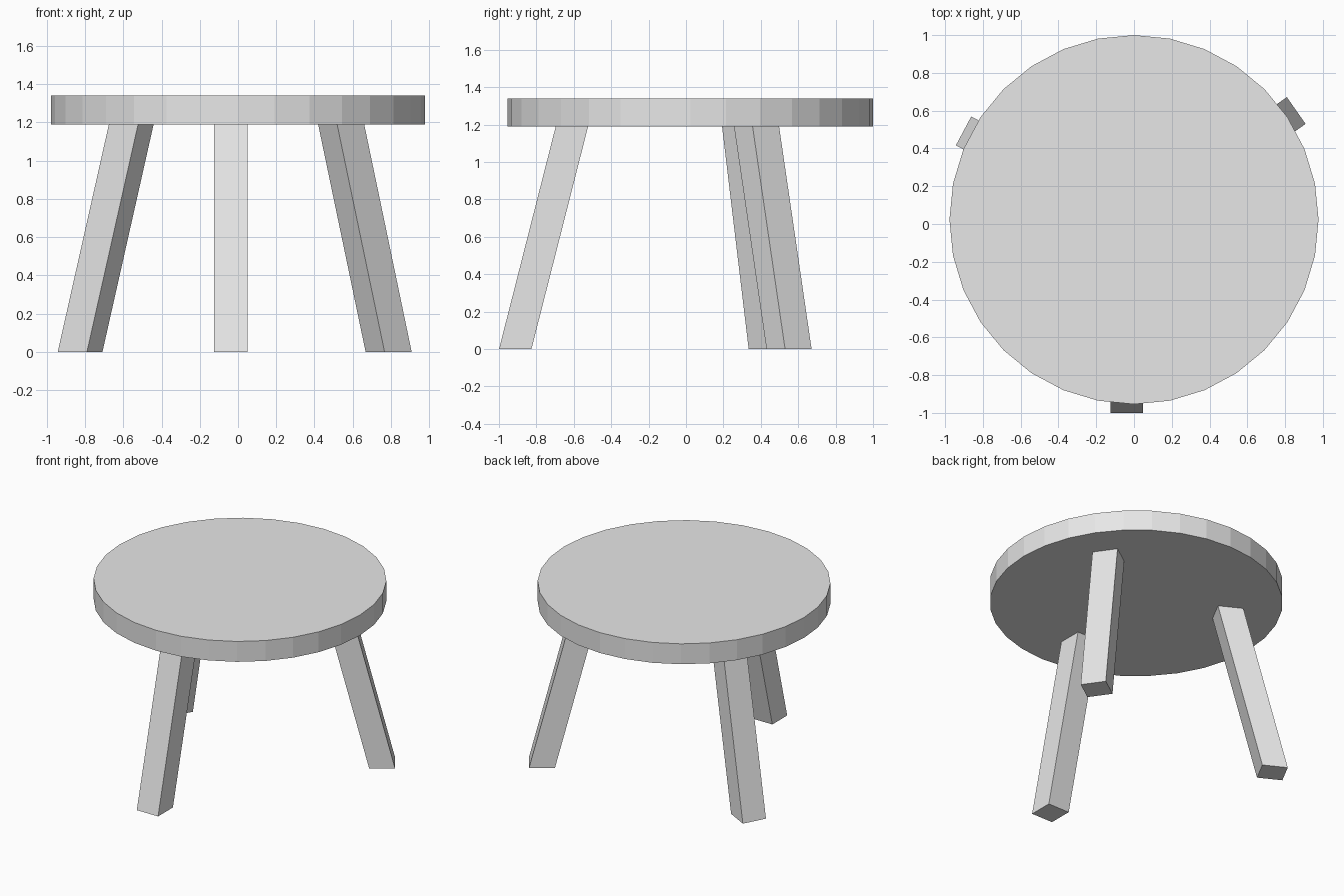
import bpy
import bmesh
from math import cos, sin, radians
from mathutils import Vector

if "Cube" in bpy.data.objects:
    bpy.data.objects.remove(bpy.data.objects["Cube"])

UNDERSIDE = 1.19   # height where the legs meet the top
THICKNESS = 0.15
LEG = 0.173        # square leg section
SPLAY = 0.303      # how far each leg leans inward over its height

grey = bpy.data.materials.new("plain_grey")
grey.diffuse_color = (0.8, 0.8, 0.8, 1)
grey.use_nodes = True
grey.node_tree.nodes["Principled BSDF"].inputs["Base Color"].default_value = grey.diffuse_color


def finish(bm, name):
    bmesh.ops.recalc_face_normals(bm, faces=bm.faces)
    mesh = bpy.data.meshes.new(name)
    bm.to_mesh(mesh)
    bm.free()
    mesh.materials.append(grey)
    bpy.context.collection.objects.link(bpy.data.objects.new(name, mesh))


# Round table top: 32-sided flat-shaded disc
bm = bmesh.new()
bmesh.ops.create_cone(bm, cap_ends=True, segments=32, radius1=0.977,
                      radius2=0.977, depth=THICKNESS)
bmesh.ops.translate(bm, verts=bm.verts,
                    vec=(0, 0.023, UNDERSIDE + THICKNESS / 2))
finish(bm, "table_top")


# Splayed legs: square bars sheared inward toward the top
def leg(name, x, y, angle):
    out = Vector((cos(radians(angle)), sin(radians(angle)), 0))
    bm = bmesh.new()
    bmesh.ops.create_cube(bm, size=1)
    side = Vector((-out.y, out.x, 0))
    for v in bm.verts:
        t = v.co.z + 0.5
        v.co = (Vector((x, y, t * UNDERSIDE)) + side * v.co.y * LEG
                + out * (v.co.x * LEG - t * SPLAY))
    finish(bm, name)


leg("front_leg", -0.038, -0.913, -90)
leg("back_right_leg", 0.788, 0.551, 35)
leg("back_left_leg", -0.826, 0.452, 152)
